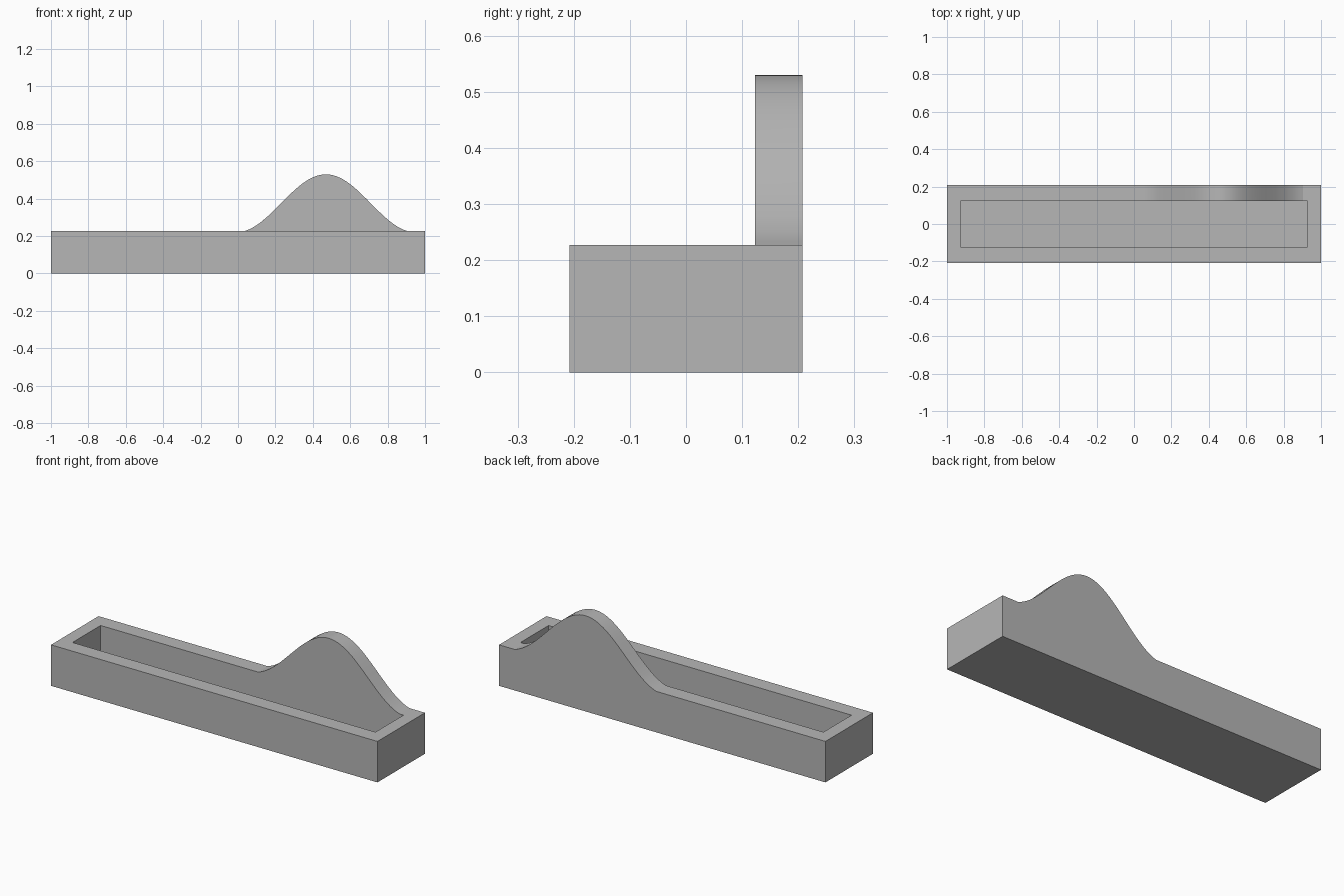
import bpy, bmesh, math

cube = bpy.data.objects.get("Cube")
if cube:
    bpy.data.objects.remove(cube, do_unlink=True)

HALF_X, HALF_Y = 1.0, 0.208        # outer footprint
IN_X, IN_Y = 0.928, 0.123          # cavity footprint
RIM, FLOOR = 0.227, 0.07
PEAK_X, PEAK_Z = 0.47, 0.53
BASE, HALF_WIDTH = 0.22, 0.48
START, END = 0.036, 0.904          # where the crest meets the rim
STEPS = 48


def crest(x):
    """Height of the back wall along its length."""
    if x <= START or x >= END:
        return RIM
    wave = (1 + math.cos(math.pi * (x - PEAK_X) / HALF_WIDTH)) / 2
    return max(RIM, BASE + (PEAK_Z - BASE) * wave)


# Flat plan: columns along the crest, three rows across
xs = [-HALF_X, -IN_X]
xs += [START + (END - START) * i / STEPS for i in range(STEPS + 1)]
xs += [IN_X, HALF_X]
ys = [-HALF_Y, -IN_Y, IN_Y, HALF_Y]
bm = bmesh.new()
rows = [[bm.verts.new((x, y, RIM)) for x in xs] for y in ys]
cavity = []
for j in range(len(ys) - 1):
    for i in range(len(xs) - 1):
        face = bm.faces.new((rows[j][i], rows[j][i + 1],
                             rows[j + 1][i + 1], rows[j + 1][i]))
        if j == 1 and 0 < i < len(xs) - 2:
            cavity.append(face)

# Outer walls and underside
border = [e for e in bm.edges if e.is_boundary]
out = bmesh.ops.extrude_edge_only(bm, edges=border)["geom"]
for v in out:
    if isinstance(v, bmesh.types.BMVert):
        v.co.z = 0
bmesh.ops.contextual_create(
    bm, geom=[e for e in out if isinstance(e, bmesh.types.BMEdge) and e.is_boundary])

# Sunken cavity
out = bmesh.ops.extrude_face_region(bm, geom=cavity)["geom"]
for v in out:
    if isinstance(v, bmesh.types.BMVert):
        v.co.z = FLOOR
bmesh.ops.delete(bm, geom=[f for f in cavity if f.is_valid], context="FACES")

# Raise the back wall into the rounded crest
for row in rows[2:]:
    for v in row:
        v.co.z = crest(v.co.x)

bmesh.ops.dissolve_limit(bm, angle_limit=math.radians(0.1),
                         verts=bm.verts[:], edges=bm.edges[:])
bmesh.ops.recalc_face_normals(bm, faces=bm.faces[:])

mesh = bpy.data.meshes.new("tray_with_crest")
bm.to_mesh(mesh)
bm.free()
tray = bpy.data.objects.new("tray_with_crest", mesh)
bpy.context.collection.objects.link(tray)

# Plain grey material
grey = bpy.data.materials.new("plain grey")
grey.use_nodes = True
colour = (0.47, 0.47, 0.47, 1)
grey.diffuse_color = colour
for node in grey.node_tree.nodes:
    if node.type == "BSDF_PRINCIPLED":
        node.inputs["Base Color"].default_value = colour
mesh.materials.append(grey)

bpy.ops.object.select_all(action="DESELECT")
tray.select_set(True)
bpy.context.view_layer.objects.active = tray
bpy.ops.object.shade_smooth_by_angle(angle=math.radians(12))
